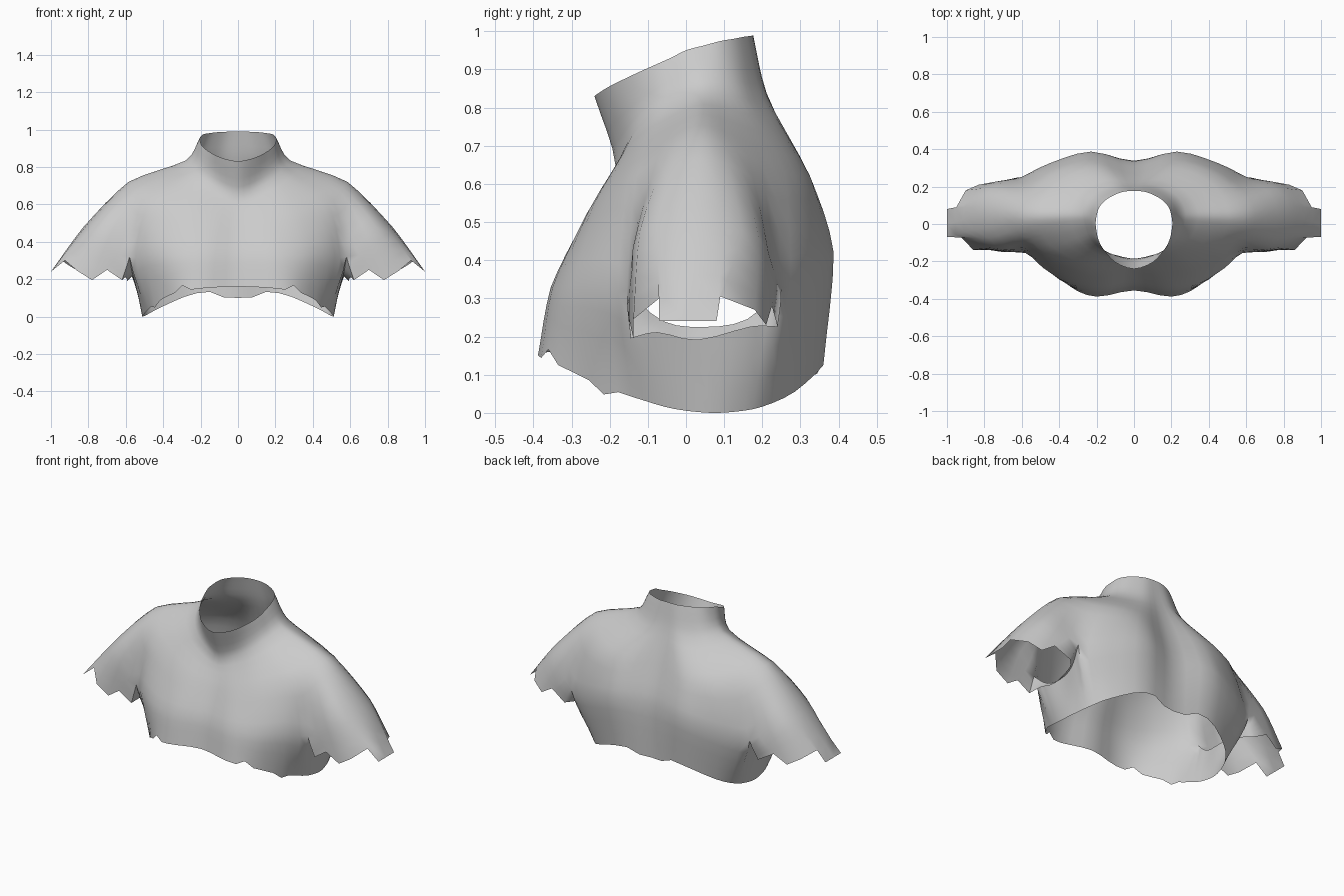
import bpy, bmesh
from mathutils import Vector

if "Cube" in bpy.data.objects:
    bpy.data.objects.remove(bpy.data.objects["Cube"])

ACROSS, DOWN = 3, 4          # subdivisions between key points
F, B = 4, 8                  # columns running into the front and back armpit


def cr(a, b, c, d, t):
    """Smooth curve point between b and c."""
    return 0.5 * (2 * b + (c - a) * t + (2 * a - 5 * b + 4 * c - d) * t ** 2
                  + (3 * b - a - 3 * c + d) * t ** 3)


def smooth(points, mirror=False):
    """Resample a row of key points; mirrored rows stay level at x = 0."""
    p = [Vector(q) for q in points]
    flip = lambda v: Vector((-v.x, v.y, v.z))
    first = flip(p[1]) if mirror else 2 * p[0] - p[1]
    last = flip(p[-2]) if mirror else 2 * p[-1] - p[-2]
    e = [first] + p + [last]
    out = [cr(*e[i:i + 4], s / ACROSS) for i in range(len(p) - 1) for s in range(ACROSS)]
    return out + [p[-1]]


def loft(bm, rows, before=None, after=None):
    """Skin a stack of equally long rows with slightly tightened curves."""
    before = before or [2 * a - b for a, b in zip(rows[0], rows[1])]
    after = after or [2 * a - b for a, b in zip(rows[-1], rows[-2])]
    e = [before] + rows + [after]
    fine = [[cr(*q, s / DOWN).lerp(q[1].lerp(q[2], s / DOWN), .35) for q in zip(*e[i:i + 4])]
            for i in range(len(rows) - 1) for s in range(DOWN)] + [rows[-1]]
    grid = [[bm.verts.new(p) for p in row] for row in fine]
    for r, s in zip(grid, grid[1:]):
        for i in range(len(r) - 1):
            bm.faces.new((r[i], s[i], s[i + 1], r[i + 1]))


# Right-half key rows, each running from the front centre to the back centre
neck_rim = [(0, -.24, .83), (.10, -.205, .853), (.16, -.14, .885), (.19, -.085, .91),
            (.20, -.04, .93), (.205, 0, .95), (.20, .045, .962), (.185, .09, .974),
            (.155, .125, .98), (.115, .15, .985), (.06, .172, .988), (0, .176, .99)]
neck_base = [(0, -.185, .65), (.09, -.168, .68), (.175, -.14, .73), (.23, -.09, .78),
             (.258, -.035, .81), (.272, .01, .828), (.278, .05, .835), (.265, .10, .832),
             (.23, .15, .825), (.165, .19, .82), (.09, .212, .83), (0, .205, .85)]
shoulders = [(0, -.25, .50), (.14, -.265, .51), (.28, -.24, .55), (.41, -.185, .59),
             (.51, -.13, .62), (.56, -.045, .69), (.585, .04, .72), (.56, .13, .69),
             (.48, .23, .635), (.34, .305, .62), (.19, .325, .62), (0, .27, .65)]
chest = [(0, -.325, .33), (.18, -.354, .33), (.345, -.32, .33), (.485, -.235, .34),
         (.58, -.155, .32), (.735, -.12, .48), (.825, .04, .48), (.76, .19, .46),
         (.605, .25, .33), (.45, .325, .36), (.23, .387, .42), (0, .335, .42)]
underarm = [chest[F], (.567, -.06, .24), (.557, .05, .225), (.575, .16, .245), chest[B]]
hem = [(0, -.355, .16), (.20, -.388, .15), (.34, -.335, .125), (.445, -.215, .068),
       (.485, -.11, .032), (.505, -.03, .01), (.512, .06, 0), (.50, .13, .003),
       (.475, .20, .016), (.40, .285, .055), (.22, .36, .125), (0, .335, .13)]
sleeve_top = [(.64, -.15, .22), (.84, -.135, .235), (1.0, .02, .24),
              (.88, .19, .27), (.67, .24, .25)]
# Ragged sleeve edge: outer run, then the inner run under the arm
cuff_edge = [(.62, -.145, .195), (.70, -.15, .25), (.78, -.138, .195), (.86, -.138, .245),
             (.925, -.07, .30), (1, -.07, .24), (1, 0, .24), (1, .08, .24),
             (.95, .09, .305), (.90, .18, .27), (.83, .21, .23), (.75, .225, .28),
             (.655, .24, .225)]
sleeve_under = [cuff_edge[0], (.60, -.075, .21), (.592, .03, .19), (.60, .17, .225),
                cuff_edge[-1]]

rim, base, mid, chst, hemline = (smooth(r, True) for r in
                                 (neck_rim, neck_base, shoulders, chest, hem))
under, lead_cuff, cuff_under = smooth(underarm), smooth(sleeve_top), smooth(sleeve_under)
cuff = [Vector(p) for p in cuff_edge]
f, b = F * ACROSS, B * ACROSS

# Ragged hem
for p in hemline:
    if p.y > 0 and p.x < .11:
        p.z -= .03
    elif p.y < 0 and .28 < p.x < .32:
        p.z += .03
    elif -.22 < p.y < -.19:
        p.z -= .02

bm = bmesh.new()
# Neck, shoulders and upper chest
loft(bm, [rim, base, mid, chst], after=hemline[:f] + lead_cuff + hemline[b + 1:])
# Lower torso, running under the arm from front to back
ring = chst[:f] + under + chst[b + 1:]
lead = mid[:f + 1] + [2 * a - c for a, c in zip(under, hemline[f:b + 1])][1:-1] + mid[b:]
loft(bm, [ring, hemline], before=lead)
# Short sleeve: outer part and the narrow strip under the arm
loft(bm, [chst[f:b + 1], cuff], before=mid[f:b + 1])
strip_lead = [mid[f]] + [2 * a - c for a, c in zip(under, cuff_under)][1:-1] + [mid[b]]
loft(bm, [under[::-1], cuff_under[::-1]], before=strip_lead[::-1])

# Left half by mirroring, then weld the seams
copy = bmesh.ops.duplicate(bm, geom=bm.verts[:] + bm.edges[:] + bm.faces[:])["geom"]
for v in copy:
    if isinstance(v, bmesh.types.BMVert):
        v.co.x *= -1
bmesh.ops.reverse_faces(bm, faces=[g for g in copy if isinstance(g, bmesh.types.BMFace)])
bmesh.ops.remove_doubles(bm, verts=bm.verts[:], dist=.002)
bmesh.ops.recalc_face_normals(bm, faces=bm.faces[:])

# Rest on the ground
low = min(v.co.z for v in bm.verts)
for v in bm.verts:
    v.co.z -= low

mesh = bpy.data.meshes.new("shirt_torso")
bm.to_mesh(mesh)
bm.free()
shirt = bpy.data.objects.new("shirt_torso", mesh)
bpy.context.collection.objects.link(shirt)
grey = bpy.data.materials.new("light_grey")
grey.diffuse_color = (.6, .6, .6, 1)
grey.use_nodes = True
grey.node_tree.nodes["Principled BSDF"].inputs["Base Color"].default_value = grey.diffuse_color
mesh.materials.append(grey)
bpy.context.view_layer.objects.active = shirt
shirt.select_set(True)
bpy.ops.object.shade_smooth_by_angle(angle=1.2)
